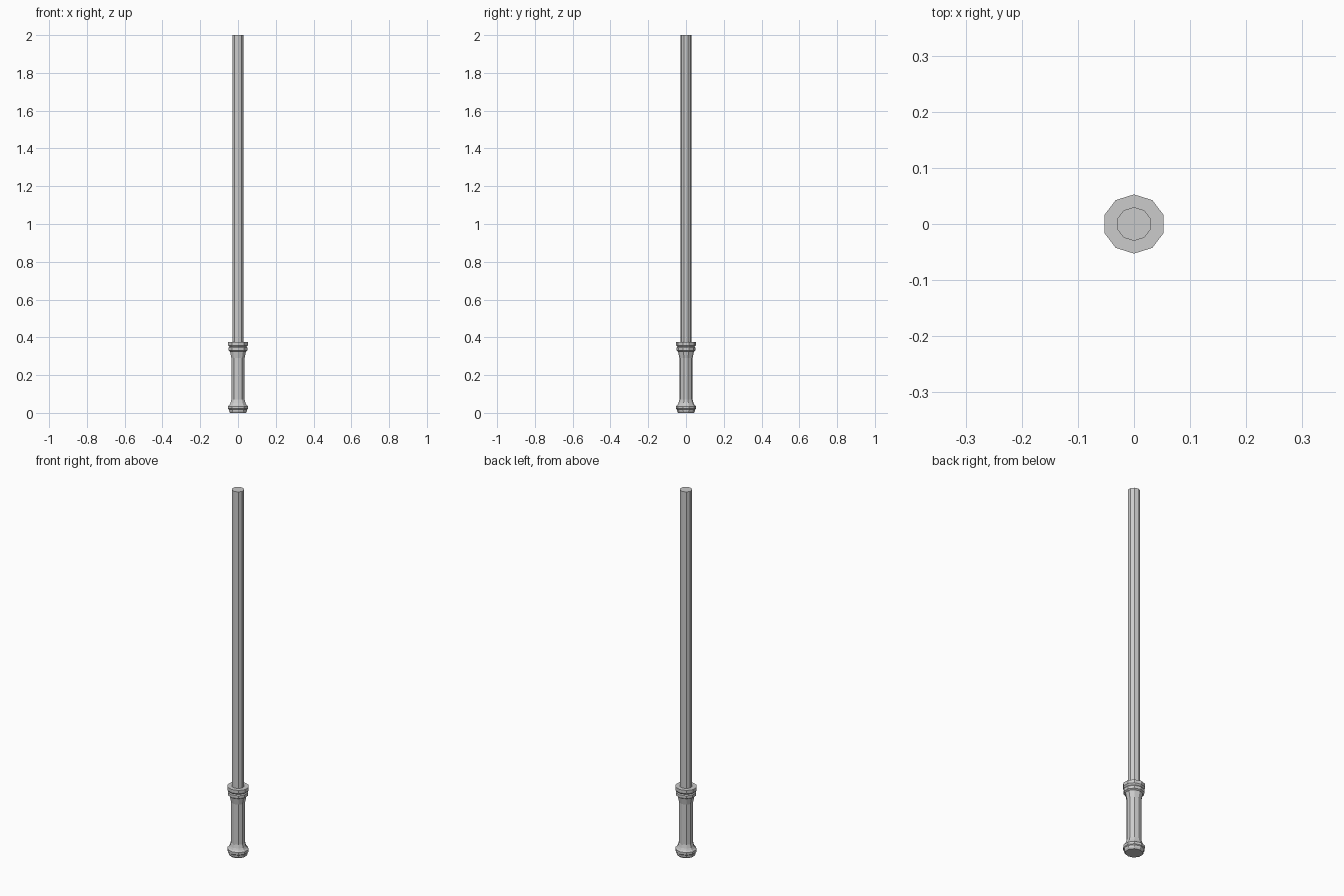
import bpy, bmesh, math

if "Cube" in bpy.data.objects:
    bpy.data.objects.remove(bpy.data.objects["Cube"])

SIDES = 10
STRETCH_X = 1.05  # cross-section is slightly wider across x


def lathe(name, profile):
    """Revolve (radius, z) points into a closed, flat-faced ten-sided solid."""
    bm = bmesh.new()
    rings = []
    for r, z in profile:
        ring = []
        for i in range(SIDES):
            a = math.pi / 2 + 2 * math.pi * i / SIDES
            ring.append(bm.verts.new((r * STRETCH_X * math.cos(a), r * math.sin(a), z)))
        rings.append(ring)
    for lo, hi in zip(rings, rings[1:]):
        for i in range(SIDES):
            j = (i + 1) % SIDES
            bm.faces.new((lo[i], lo[j], hi[j], hi[i]))
    bm.faces.new(rings[0][::-1])
    bm.faces.new(rings[-1])
    mesh = bpy.data.meshes.new(name)
    bm.to_mesh(mesh)
    bm.free()
    obj = bpy.data.objects.new(name, mesh)
    bpy.context.collection.objects.link(obj)
    return obj


# Handle: pommel, slim grip, flared neck, groove and collar
lathe("handle", [
    (0.042, 0.0), (0.047, 0.008), (0.048, 0.018), (0.052, 0.022), (0.052, 0.035),
    (0.045, 0.042), (0.040, 0.052), (0.035, 0.07),
    (0.035, 0.29), (0.042, 0.325), (0.050, 0.33), (0.050, 0.345),
    (0.046, 0.35), (0.0527, 0.358), (0.0527, 0.376),
])

# Long straight blade rising from the collar
lathe("blade", [(0.030, 0.376), (0.030, 2.0)])
